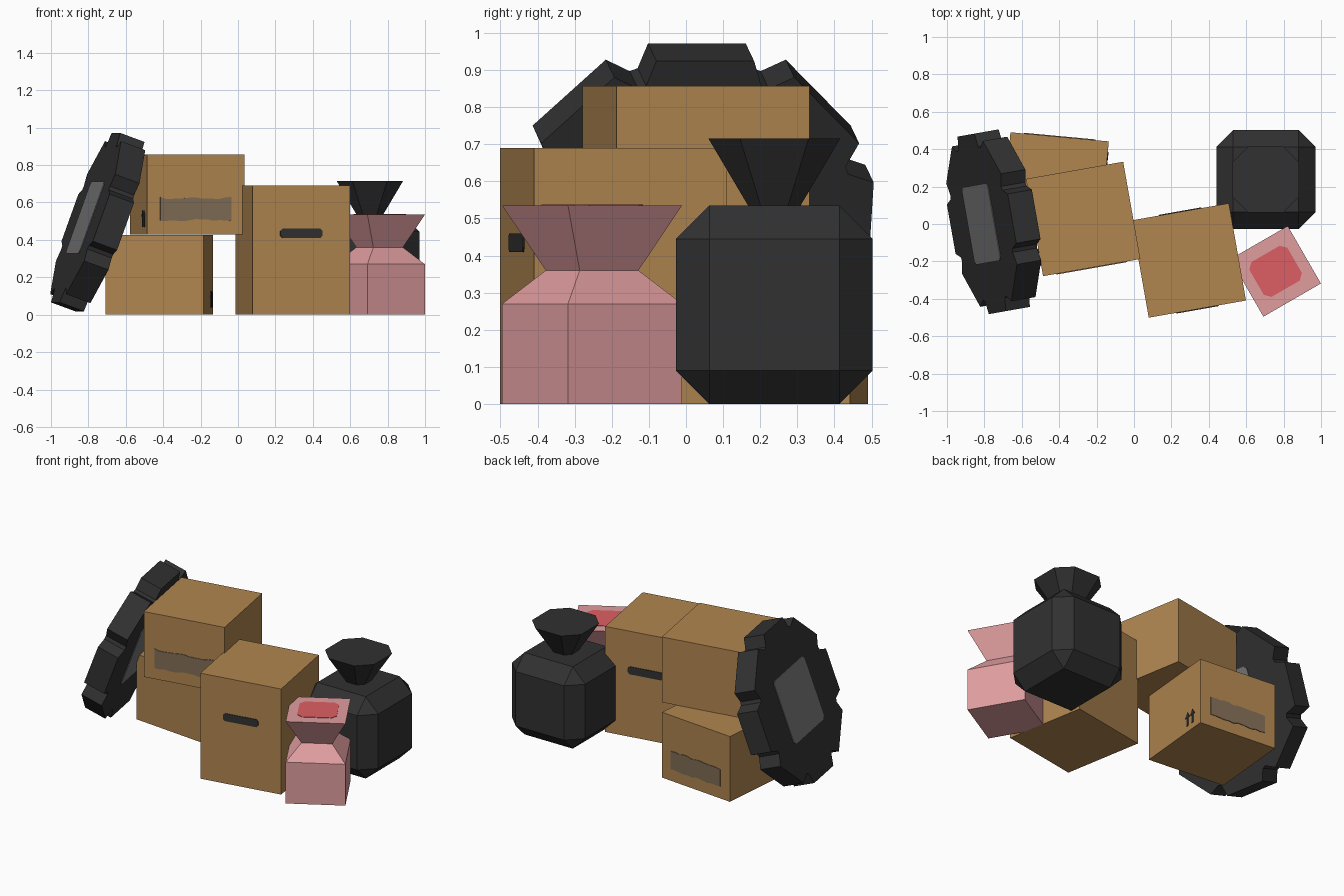
import bpy, bmesh, random
from math import radians, cos, sin
from mathutils import Matrix, Vector

random.seed(4)
if "Cube" in bpy.data.objects:
    bpy.data.objects.remove(bpy.data.objects["Cube"], do_unlink=True)


def material(name, rgb):
    lin = [((c / 255 + 0.055) / 1.055) ** 2.4 for c in rgb] + [1]
    m = bpy.data.materials.new(name)
    m.use_nodes = True
    m.diffuse_color = lin
    bsdf = m.node_tree.nodes["Principled BSDF"]
    bsdf.inputs["Base Color"].default_value = lin
    bsdf.inputs["Roughness"].default_value = 0.9
    return m


CARD = material("cardboard", (176, 134, 80))
LABEL = material("faded_print", (129, 109, 86))
BLACK = material("black", (49, 49, 49))
GREY = material("hub_grey", (118, 118, 118))
PINK = material("pink_cloth", (224, 157, 159))
RED = material("red_patch", (222, 95, 100))


def finish(name, bm, mat, frame):
    bmesh.ops.recalc_face_normals(bm, faces=bm.faces)
    mesh = bpy.data.meshes.new(name)
    bm.to_mesh(mesh)
    bm.free()
    mesh.materials.append(mat)
    ob = bpy.data.objects.new(name, mesh)
    ob.matrix_world = frame
    bpy.context.collection.objects.link(ob)
    return ob


def loft(name, rings, mat, frame):
    """Skin matching rings of points and cap both ends."""
    bm = bmesh.new()
    loops = [[bm.verts.new(p) for p in ring] for ring in rings]
    n = len(loops[0])
    for a, b in zip(loops, loops[1:]):
        for i in range(n):
            j = (i + 1) % n
            bm.faces.new((a[i], a[j], b[j], b[i]))
    bm.faces.new(loops[0][::-1])
    bm.faces.new(loops[-1])
    return finish(name, bm, mat, frame)


def cut_rect(w, h, c):
    """Rectangle outline with clipped corners."""
    w, h = w / 2, h / 2
    return [(w, c - h), (w, h - c), (w - c, h), (c - w, h),
            (-w, h - c), (-w, c - h), (c - w, -h), (w - c, -h)]


def plate(name, outline, u, z, depth, mat, frame):
    """Thin painted plate facing local -y."""
    rings = [[(u + a, -depth - t, z + b) for a, b in outline] for t in (-0.003, 0.004)]
    return loft(name, rings, mat, frame)


def place(x, y, z, turn):
    return Matrix.Translation((x, y, z)) @ Matrix.Rotation(radians(turn), 4, 'Z')


def block(name, size, height, mat, frame, bevel=0):
    bm = bmesh.new()
    bmesh.ops.create_cube(bm, size=1)
    for v in bm.verts:
        v.co = Vector((v.co.x * size, v.co.y * size, (v.co.z + 0.5) * height))
    if bevel:
        bmesh.ops.bevel(bm, geom=bm.edges[:], offset=bevel, segments=1,
                        affect='EDGES', profile=0.5)
    return finish(name, bm, mat, frame)


# Cardboard boxes
SIDE = 0.528
HALF = SIDE / 2
tall = place(0.293, -0.195, 0, 10)
block("tall_box", SIDE, 0.69, CARD, tall)
for end, turn in (("front", 0), ("back", 180)):
    plate("tall_box_handle_" + end, cut_rect(0.23, 0.05, 0.012), 0, 0.435, HALF, BLACK,
          tall @ Matrix.Rotation(radians(turn), 4, 'Z'))


def worn_outline(w, h):
    """Rectangle with slightly ragged long edges."""
    steps = [w * (i / 12 - 0.5) for i in range(13)]
    low = [(x, -h / 2 + random.uniform(0, 0.012)) for x in steps]
    high = [(x, h / 2 - random.uniform(0, 0.012)) for x in reversed(steps)]
    return low + high


ARROW = [(-0.008, -0.045), (0.008, -0.045), (0.008, 0.01), (0.022, 0.01),
         (0, 0.045), (-0.022, 0.01), (-0.008, 0.01)]
for name, frame in (("upper_box", place(-0.272, 0.027, 0.43, 10)),
                    ("lower_box", place(-0.422, 0.203, 0, 174.7))):
    block(name, SIDE, 0.427, CARD, frame)
    plate(name + "_label", worn_outline(0.385, 0.13), 0, 0.135, HALF, LABEL, frame)
    flank = frame @ Matrix.Rotation(radians(-90), 4, 'Z')
    for k, u in enumerate((0.135, 0.185)):
        plate(f"{name}_arrow_{k + 1}", ARROW, u, 0.083, HALF, BLACK, flank)

# Pink sack: square body, pinched neck, flared top
sack = place(0.757, -0.253, 0, 30)


def square(half, z):
    return [(half, -half, z), (half, half, z), (-half, half, z), (-half, -half, z)]


W = 0.1775
loft("pink_sack", [square(W, 0), square(W, 0.27), square(W * 0.515, 0.36), square(W, 0.535)],
     PINK, sack)
loft("pink_sack_patch", [[(x, y, z) for x, y in cut_rect(0.235, 0.215, 0.03)]
                         for z in (0.53, 0.538)], RED, sack)

# Black bag: chamfered body with flared tie
bag = place(0.705, 0.238, 0, 0)
block("black_bag", 0.53, 0.535, BLACK, bag, bevel=0.09)
loft("black_bag_tie", [[(x, y, z) for x, y in cut_rect(w, w, w * 0.24)]
                       for w, z in ((0.13, 0.525), (0.355, 0.715))], BLACK, bag)

# Leaning tyre with eight chunky lugs
tyre = place(-0.75, 0.012, 0.495, 10) @ Matrix.Rotation(radians(20), 4, 'Y')
outline = []
for lug in range(8):
    for radius, offset in ((0.44, -21), (0.5, -15.5), (0.5, 15.5), (0.44, 21)):
        a = radians(lug * 45 + offset)
        outline.append((radius * sin(a), radius * cos(a)))
T = 0.07
loft("tyre", [[(x, y, z) for y, z in outline] for x in (-T, T)], BLACK, tyre)
for name, s in (("outer", -1), ("inner", 1)):
    loft("tyre_hub_" + name, [[(s * x, y, z) for y, z in cut_rect(0.42, 0.41, 0.02)]
                              for x in (T - 0.003, T + 0.004)], GREY, tyre)
